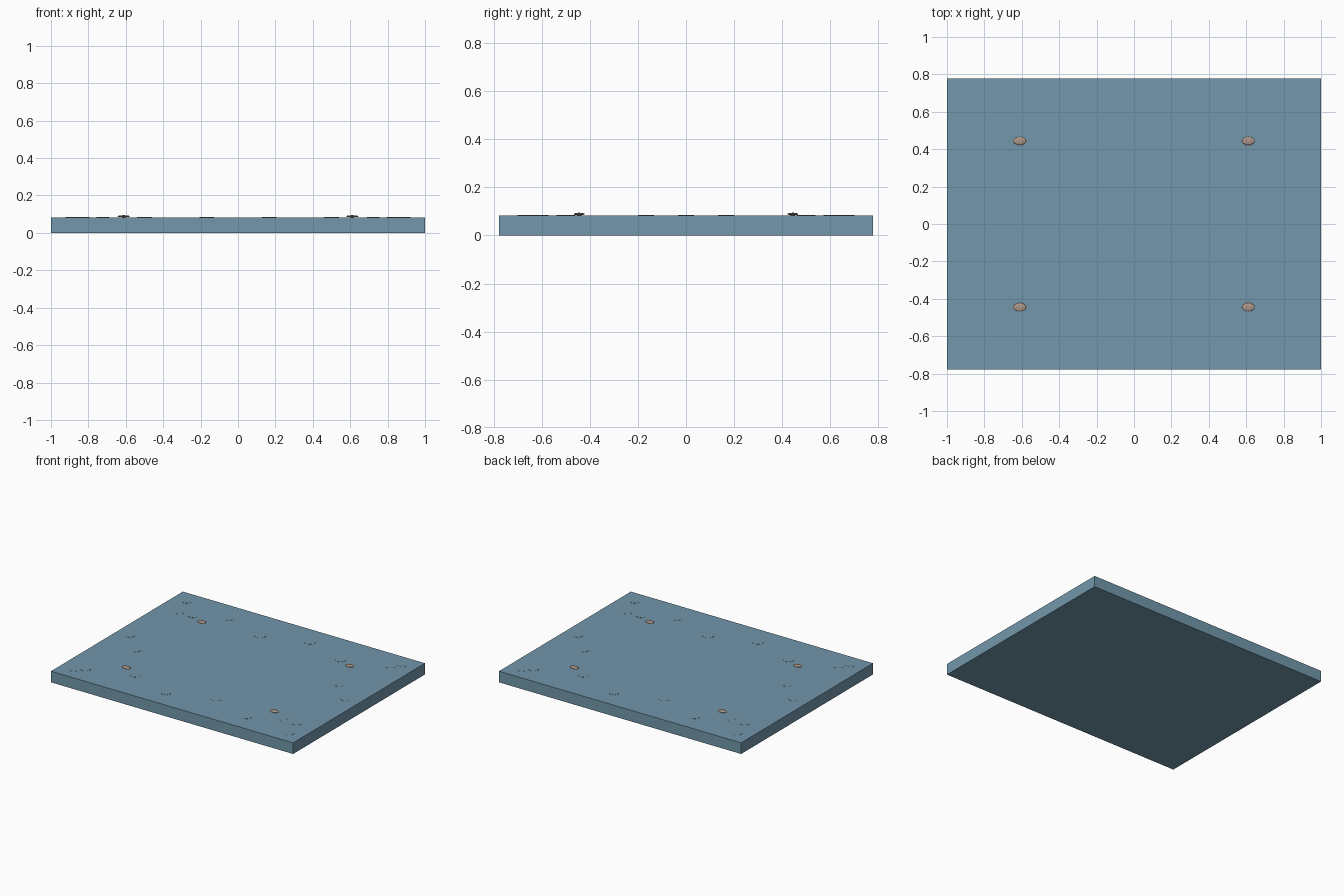
import bpy

if "Cube" in bpy.data.objects:
    bpy.data.objects.remove(bpy.data.objects["Cube"])

U = 1 / 18          # layout unit
TOP = 1.5 * U       # upper surface of the slab


def material(name, rgb):
    m = bpy.data.materials.new(name)
    m.diffuse_color = (*rgb, 1)
    m.use_nodes = True
    m.node_tree.nodes["Principled BSDF"].inputs["Base Color"].default_value = m.diffuse_color
    return m


blue = material("slab_blue", (0.17, 0.31, 0.41))
tan = material("pebble_tan", (0.42, 0.30, 0.24))


def finish(name, mat):
    ob = bpy.context.object
    ob.name = name
    ob.data.materials.append(mat)
    return ob


# Slab
bpy.ops.mesh.primitive_cube_add(size=1, location=(0, 0, TOP / 2))
slab = finish("slab", blue)
slab.scale = (36 * U, 28 * U, TOP)


# Thin round spots on the upper surface
def spot(name, x, y, radius):
    h = 0.001
    bpy.ops.mesh.primitive_cylinder_add(vertices=32, radius=radius * U, depth=h,
                                        location=(x * U, y * U, TOP + h / 2))
    finish(name, blue)


# Large spots in two staggered rows
for i in range(6):
    x = -15 + 6 * i
    spot("large_spot", x, 9 + 2 * (i % 2), 0.7)
    spot("large_spot", x, -11 + 2 * (i % 2), 0.7)

# Small spots along the sides
for x in (-16, 16):
    for y in (-12, 0, 12):
        spot("small_spot", x, y, 0.6)
for x, y in ((-13, 9), (-13, -3), (13, 3), (13, -9)):
    spot("small_spot", x, y, 0.6)

# Flat pebbles near the corners
for x in (-11, 11):
    for y in (-8, 8):
        bpy.ops.mesh.primitive_uv_sphere_add(segments=24, ring_count=12, radius=1,
                                             location=(x * U, y * U, TOP + 0.1 * U))
        pebble = finish("pebble", tan)
        pebble.scale = (0.6 * U, 0.4 * U, 0.1 * U)
        bpy.ops.object.shade_smooth()
